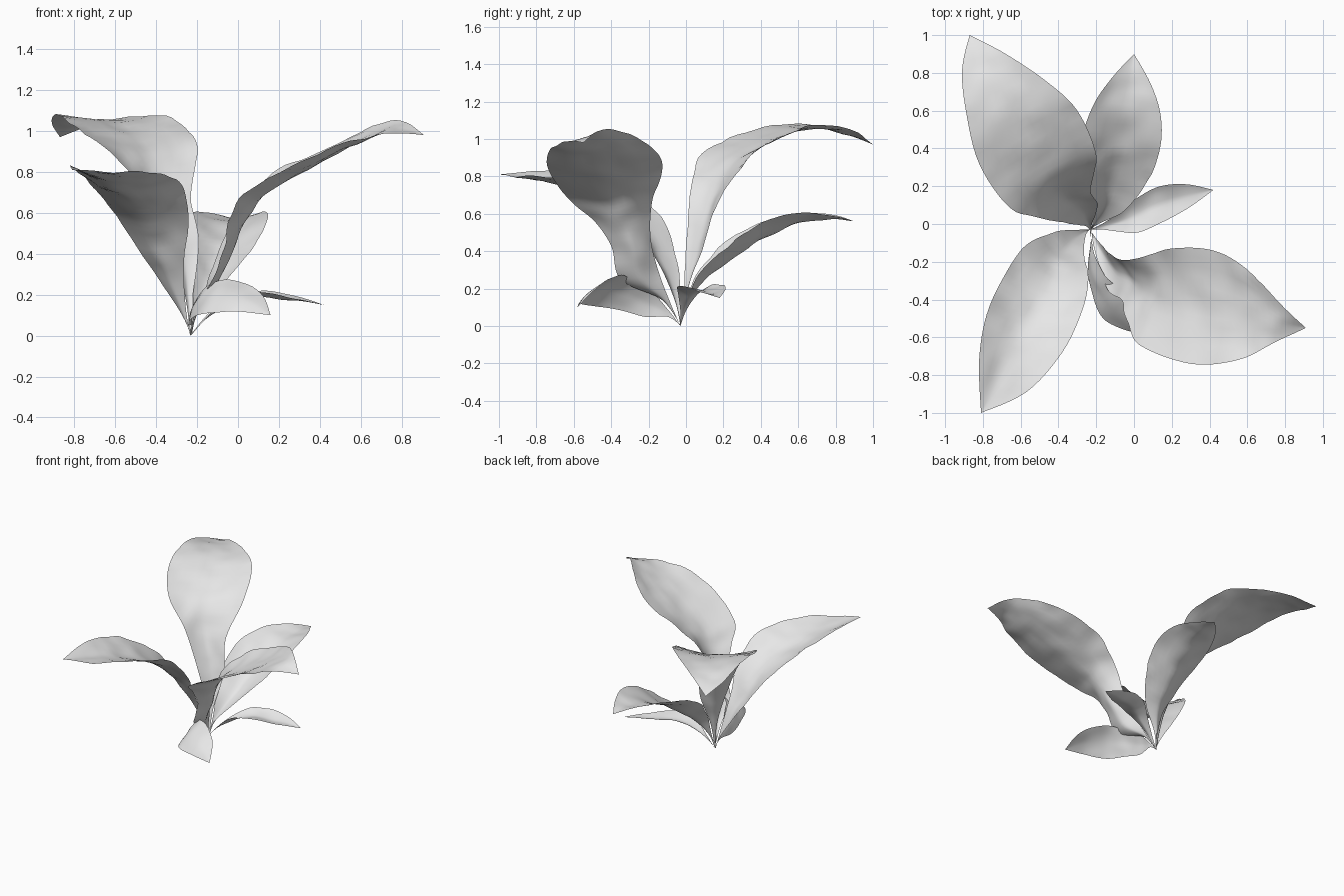
import bpy, bmesh, math
from mathutils import Vector, noise

SPAN, ACROSS = 6, 12          # subdivisions per row, faces across the blade
BASE = (-.23, -.03, 0)

leaf_colour = bpy.data.materials.new("leaf grey")
leaf_colour.diffuse_color = (.8, .8, .8, 1)


def catmull(p, t):
    """Smooth value along a list of vectors at parameter t."""
    i = min(int(t), len(p) - 2)
    f = t - i
    a, b, c, d = p[max(i - 1, 0)], p[i], p[i + 1], p[min(i + 2, len(p) - 1)]
    return .5 * (2 * b + (c - a) * f + (2 * a - 5 * b + 4 * c - d) * f * f
                 + (3 * b - a - 3 * c + d) * f ** 3)


def leaf(name, rows, tip):
    """Loft a blade between two edge rails; each row: left xyz, right xyz, trough depth."""
    base = Vector(BASE)
    side = Vector((.004, 0, .005))
    left = [base - side + Vector((0, 0, .005))] + [Vector(r[:3]) for r in rows] + [Vector(tip)]
    right = [base + side] + [Vector(r[3:6]) for r in rows] + [Vector(tip)]
    sag = [Vector((s, 0, 0)) for s in [0] + [r[6] for r in rows] + [0]]
    bm = bmesh.new()
    grid = []
    n = (len(left) - 1) * SPAN
    for k in range(n + 1):
        t = k / SPAN
        l, r, s = catmull(left, t), catmull(right, t), catmull(sag, t).x
        t0, t1 = max(t - .1, 0), min(t + .1, len(left) - 1)
        along = (catmull(left, t1) + catmull(right, t1)
                 - catmull(left, t0) - catmull(right, t0))
        up = (r - l).cross(along).normalized()
        line = []
        for j in range(ACROSS + 1):
            u = j / ACROSS
            v = abs(2 * u - 1)
            p = l.lerp(r, u) - up * s * (1 - v ** 1.5)
            # gentle ripples, fading out on the narrow stalk and the tip
            p += up * noise.noise(p * 9) * .05 * min((r - l).length, .25)
            line.append(bm.verts.new(p))
        grid.append(line)
    for a, b in zip(grid, grid[1:]):
        for j in range(ACROSS):
            bm.faces.new((a[j], a[j + 1], b[j + 1], b[j]))
    bmesh.ops.remove_doubles(bm, verts=bm.verts, dist=.0004)
    for f in bm.faces:
        f.smooth = True
    mesh = bpy.data.meshes.new(name)
    bm.to_mesh(mesh)
    bm.free()
    mesh.materials.append(leaf_colour)
    bpy.context.collection.objects.link(bpy.data.objects.new(name, mesh))


# tall leaf, back left
leaf("back_left_leaf", [
    (-.26, -.01, .2, -.22, .01, .2, .01),
    (-.34, 0, .45, -.19, .1, .45, .03),
    (-.48, .03, .74, -.23, .18, .68, .05),
    (-.66, .09, .92, -.2, .36, .92, .055),
    (-.82, .32, 1.04, -.3, .6, 1.05, .04),
    (-.89, .6, 1.085, -.47, .76, 1.075, .03),
    (-.91, .82, 1.04, -.68, .9, 1.04, .01)], (-.87, 1, .97))

# medium folded leaf, back
leaf("back_leaf", [
    (-.22, 0, .12, -.19, 0, .12, .01),
    (-.23, .06, .28, -.05, .07, .28, .05),
    (-.27, .2, .44, .08, .24, .44, .085),
    (-.28, .42, .56, .14, .41, .56, .08),
    (-.22, .62, .6, .14, .58, .61, .06),
    (-.12, .77, .6, .09, .74, .6, .03)], (0, .9, .56))

# tall leaf, right
leaf("right_leaf", [
    (-.19, -.09, .14, -.21, -.13, .14, .01),
    (-.13, -.15, .3, -.14, -.35, .25, .04),
    (-.07, -.19, .48, -.07, -.4, .43, .06),
    (.03, -.18, .67, -.04, -.5, .57, .065),
    (.2, -.13, .81, .03, -.64, .69, .06),
    (.42, -.14, .905, .3, -.74, .85, .05),
    (.6, -.24, .99, .55, -.72, .95, .035),
    (.77, -.42, 1.06, .74, -.63, .99, .015)], (.91, -.55, .98))

# tall leaf, front left
leaf("front_left_leaf", [
    (-.255, -.06, .14, -.29, -.03, .13, .01),
    (-.265, -.15, .34, -.41, -.04, .31, .03),
    (-.24, -.29, .57, -.57, -.11, .55, .07),
    (-.275, -.46, .73, -.69, -.28, .71, .085),
    (-.38, -.68, .79, -.78, -.48, .8, .07),
    (-.57, -.89, .8, -.82, -.72, .83, .03)], (-.81, -1, .81))

# small low leaf, right
leaf("low_right_leaf", [
    (-.17, 0, .08, -.16, -.03, .08, .005),
    (-.08, .06, .17, -.08, -.04, .16, .03),
    (.02, .14, .22, .02, -.045, .21, .03),
    (.14, .2, .22, .13, 0, .21, .03),
    (.28, .21, .195, .28, .08, .18, .015)], (.42, .18, .15))

# small low leaf, front
leaf("low_front_leaf", [
    (-.225, -.09, .08, -.23, -.1, .05, 0),
    (-.2, -.18, .18, -.245, -.22, .05, -.01),
    (-.14, -.29, .25, -.22, -.36, .085, -.015),
    (-.02, -.37, .275, -.16, -.5, .105, -.015),
    (.11, -.47, .21, -.02, -.57, .12, -.01)], (.16, -.58, .1))
